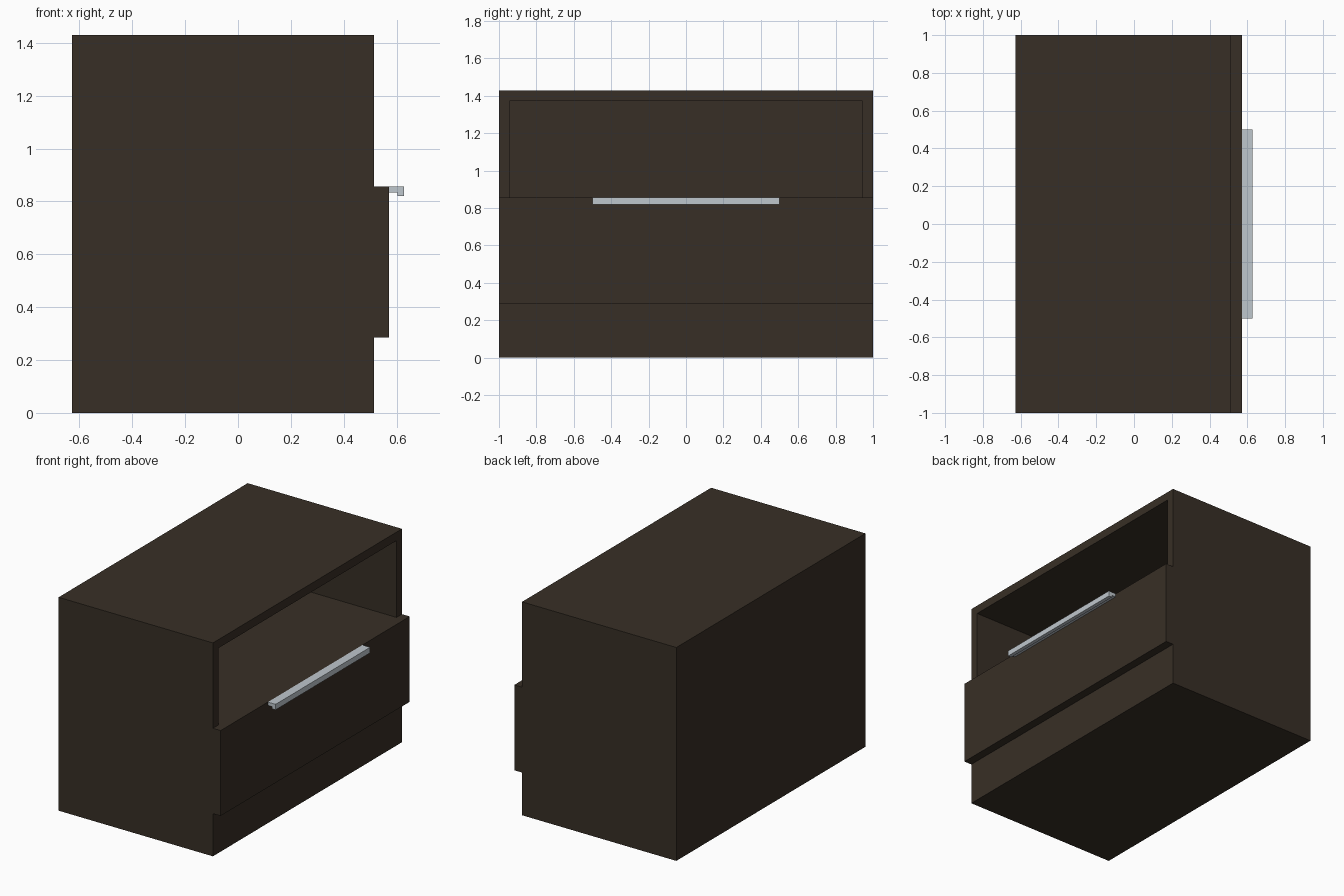
import bpy, bmesh

if "Cube" in bpy.data.objects:
    bpy.data.objects.remove(bpy.data.objects["Cube"])

U = 2 / 35            # board thickness
BACK, FRONT = -11 * U, 9 * U
HEIGHT = 25 * U
SHELF, PLINTH = 15 * U, 5 * U


def material(name, colour):
    m = bpy.data.materials.new(name)
    m.diffuse_color = (*colour, 1)
    m.use_nodes = True
    m.node_tree.nodes["Principled BSDF"].inputs["Base Color"].default_value = m.diffuse_color
    return m


def prism(name, profile, half_width, mat):
    """Extrude an x-z profile along y, symmetric about y = 0."""
    bm = bmesh.new()
    face = bm.faces.new([bm.verts.new((x, -half_width, z)) for x, z in profile])
    side = bmesh.ops.extrude_face_region(bm, geom=[face])["geom"]
    verts = [v for v in side if isinstance(v, bmesh.types.BMVert)]
    bmesh.ops.translate(bm, verts=verts, vec=(0, 2 * half_width, 0))
    bmesh.ops.recalc_face_normals(bm, faces=bm.faces)
    mesh = bpy.data.meshes.new(name)
    bm.to_mesh(mesh)
    bm.free()
    obj = bpy.data.objects.new(name, mesh)
    bpy.context.collection.objects.link(obj)
    mesh.materials.append(mat)
    return obj


def box(name, x0, x1, z0, z1, half_width, mat):
    return prism(name, [(x0, z0), (x1, z0), (x1, z1), (x0, z1)], half_width, mat)


wood = material("dark brown wood", (0.039, 0.028, 0.019))
metal = material("brushed metal", (0.52, 0.57, 0.61))

# cabinet body with an open niche above the drawer
body = box("cabinet_body", BACK, FRONT, 0, HEIGHT, 1, wood)
cutter = box("niche_cutter", BACK + U, FRONT + U, SHELF, HEIGHT - U, 1 - U, wood)
cutter.hide_render = True
cut = body.modifiers.new("niche", "BOOLEAN")
cut.operation = "DIFFERENCE"
cut.solver = "EXACT"
cut.object = cutter
bpy.context.view_layer.objects.active = body
bpy.ops.object.modifier_apply(modifier=cut.name)
bpy.data.objects.remove(cutter)

# drawer front standing proud of the body
box("drawer_front", FRONT, FRONT + U, PLINTH, SHELF, 1, wood)

# L-shaped pull along the top edge of the drawer
x0, x1, lip = FRONT + U, FRONT + 2 * U, FRONT + 1.55 * U
prism("drawer_handle",
      [(x0, SHELF), (x0, SHELF - 0.4 * U), (lip, SHELF - 0.4 * U),
       (lip, SHELF - 0.65 * U), (x1, SHELF - 0.65 * U), (x1, SHELF)], 0.5, metal)
